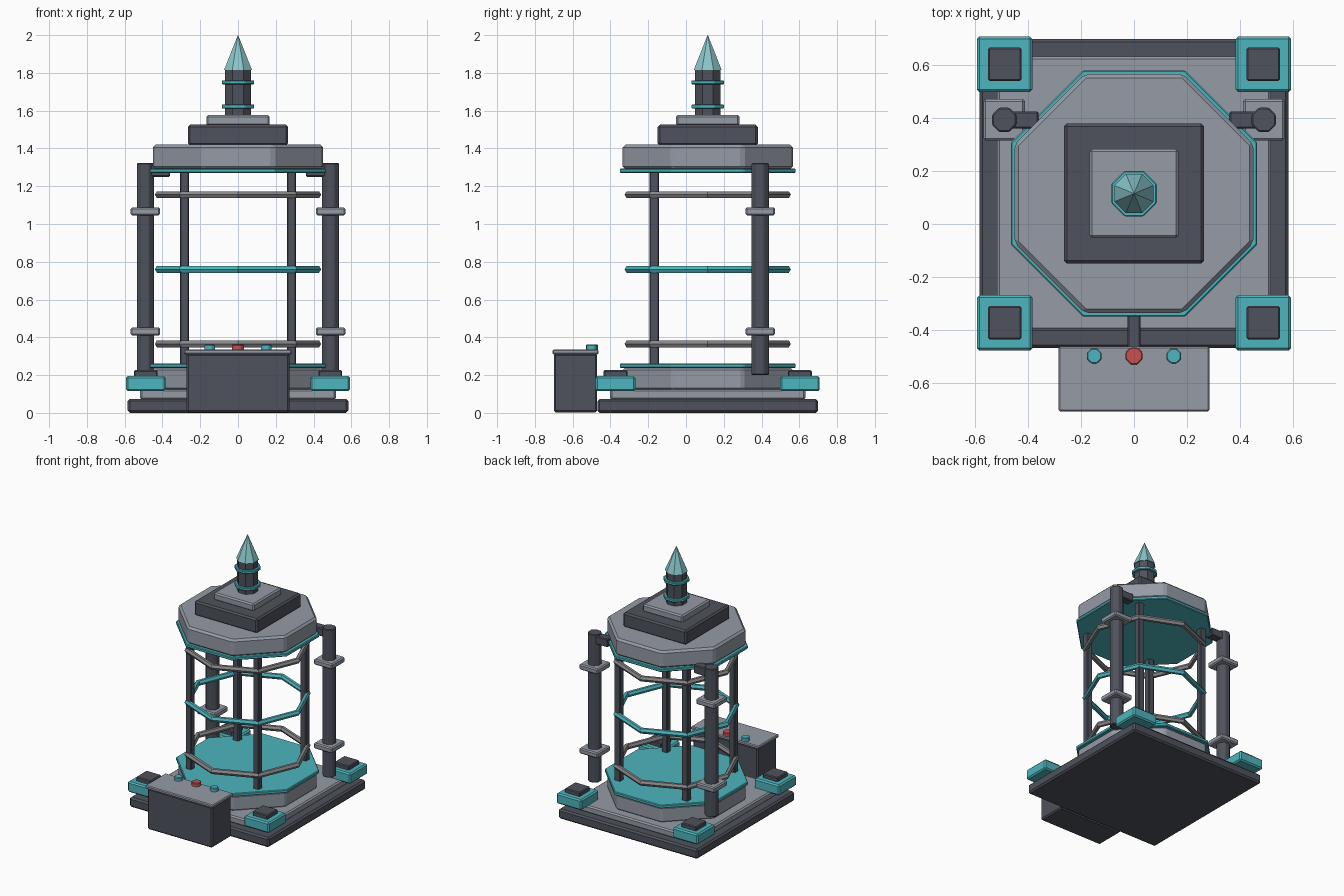
import bpy, bmesh, math
from mathutils import Matrix

if "Cube" in bpy.data.objects:
    bpy.data.objects.remove(bpy.data.objects["Cube"])

CY = 0.115  # y centre of the tower


def mat(name, r, g, b):
    m = bpy.data.materials.new(name)
    m.diffuse_color = (r, g, b, 1)
    m.use_nodes = True
    m.node_tree.nodes["Principled BSDF"].inputs["Base Color"].default_value = m.diffuse_color
    return m


DARK = mat("dark_steel", 0.078, 0.084, 0.107)
GREY = mat("light_grey", 0.30, 0.325, 0.38)
RING = mat("warm_grey", 0.25, 0.245, 0.26)
TEAL = mat("teal", 0.075, 0.46, 0.51)
CRYSTAL = mat("pale_teal", 0.25, 0.56, 0.59)
RED = mat("red", 0.58, 0.08, 0.08)


def finish(name, bm, m, bevel=0.0):
    if bevel:
        bmesh.ops.bevel(bm, geom=bm.edges[:], offset=bevel, segments=1,
                        affect='EDGES', profile=0.5)
    bmesh.ops.recalc_face_normals(bm, faces=bm.faces[:])
    me = bpy.data.meshes.new(name)
    bm.to_mesh(me)
    bm.free()
    me.materials.append(m)
    ob = bpy.data.objects.new(name, me)
    bpy.context.collection.objects.link(ob)
    return ob


def box(name, x, y, z0, z1, hx, hy, m, bevel=0.01):
    bm = bmesh.new()
    bmesh.ops.create_cube(bm, size=1)
    bmesh.ops.scale(bm, vec=(2 * hx, 2 * hy, z1 - z0), verts=bm.verts[:])
    bmesh.ops.translate(bm, vec=(x, y, (z0 + z1) / 2), verts=bm.verts[:])
    return finish(name, bm, m, bevel)


def octagon(name, x, y, z0, z1, half, m, bevel=0.0, top=None):
    """Eight-sided prism or cone with flat sides on the axes; half = flat radius."""
    k = 1 / math.cos(math.pi / 8)
    bm = bmesh.new()
    rings = []
    for z, r in ((z0, half * k), (z1, (half if top is None else top) * k)):
        rings.append([bm.verts.new((x + r * math.cos(a), y + r * math.sin(a), z))
                      for a in ((i + 0.5) * math.pi / 4 for i in range(8))])
    lo, hi = rings
    bm.faces.new(lo[::-1])
    bm.faces.new(hi)
    for i in range(8):
        j = (i + 1) % 8
        bm.faces.new((lo[i], lo[j], hi[j], hi[i]))
    return finish(name, bm, m, bevel)


def hoop(name, z, m, major=0.419, minor=0.021):
    """Eight-sided hoop with corners on the axes and a six-sided section."""
    bm = bmesh.new()
    loops = []
    for i in range(8):
        a = i * math.pi / 4
        loops.append([bm.verts.new((
            (major + minor * math.cos(b)) * math.cos(a),
            CY + (major + minor * math.cos(b)) * math.sin(a),
            z + minor * math.sin(b))) for b in (j * math.pi / 3 for j in range(6))])
    for i in range(8):
        p, q = loops[i], loops[(i + 1) % 8]
        for j in range(6):
            k = (j + 1) % 6
            bm.faces.new((p[j], q[j], q[k], p[k]))
    return finish(name, bm, m)


# Base plates and drum
box("base_slab", 0, CY, 0, 0.074, 0.584, 0.584, DARK, 0.012)
box("base_plate", 0, CY, 0.07, 0.125, 0.518, 0.518, GREY)
octagon("base_drum", 0, CY, 0.12, 0.24, 0.45, GREY, 0.012)
octagon("floor_disc", 0, CY, 0.237, 0.262, 0.465, TEAL, 0.005)

# Corner pads and chamber posts
for sx in (-1, 1):
    for sy in (-1, 1):
        box("corner_pad", sx * 0.488, CY + sy * 0.488, 0.115, 0.195, 0.105, 0.105, TEAL)
        box("pad_cap", sx * 0.488, CY + sy * 0.488, 0.19, 0.226, 0.063, 0.063, DARK, 0.006)
        box("chamber_post", sx * 0.283, CY + sy * 0.283, 0.25, 1.28, 0.024, 0.024, DARK, 0.005)

# Chamber hoops
hoop("lower_hoop", 0.365, RING)
hoop("middle_hoop", 0.76, TEAL)
hoop("upper_hoop", 1.155, RING)

# Roof stack
octagon("roof_disc", 0, CY, 1.27, 1.294, 0.465, TEAL, 0.005)
octagon("roof_drum", 0, CY, 1.29, 1.42, 0.451, GREY, 0.015)
box("roof_block", 0, CY, 1.415, 1.526, 0.265, 0.265, DARK, 0.012)
box("roof_plate", 0, CY, 1.52, 1.577, 0.168, 0.168, GREY)

# Mast and crystal tip
octagon("mast", 0, CY, 1.57, 1.82, 0.068, DARK)
for z in (1.622, 1.75):
    octagon("mast_ring", 0, CY, z - 0.011, z + 0.011, 0.086, TEAL, 0.004)
octagon("crystal_tip", 0, CY, 1.815, 2.0, 0.074, CRYSTAL, top=0.001)

# Side pipes with clamps and brackets
for s in (-1, 1):
    octagon("side_pipe", s * 0.49, 0.393, 0.2, 1.322, 0.046, DARK, 0.005)
    for z in (0.431, 1.067):
        box("pipe_clamp", s * 0.49, 0.393, z - 0.021, z + 0.021, 0.078, 0.078, GREY, 0.008)
    box("pipe_bracket", s * 0.425, 0.393, 1.25, 1.312, 0.065, 0.032, DARK, 0.006)

# Control console
box("console_body", 0, -0.585, 0.003, 0.315, 0.272, 0.115, DARK)
box("console_top", 0, -0.585, 0.31, 0.335, 0.285, 0.1225, GREY, 0.006)
for x, r, m in ((-0.15, 0.028, TEAL), (0, 0.032, RED), (0.15, 0.028, TEAL)):
    octagon("console_button", x, -0.498, 0.33, 0.361, r, m, 0.004)
box("console_link", 0, -0.40, 0.14, 0.187, 0.024, 0.09, DARK, 0.005)
